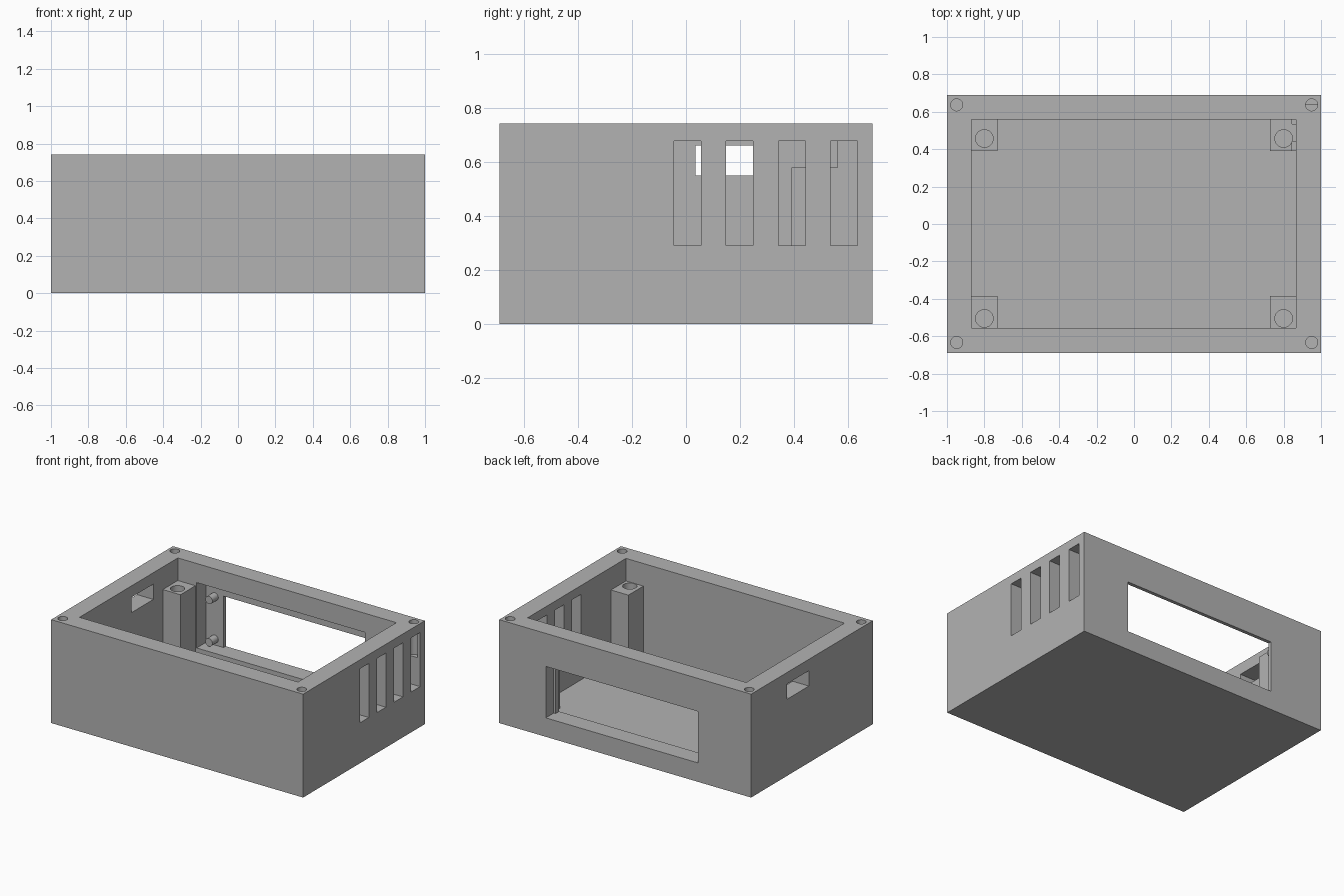
import bpy
import bmesh
import math
from mathutils import Matrix, Vector

cube = bpy.data.objects.get("Cube")
if cube:
    bpy.data.objects.remove(cube, do_unlink=True)

grey = bpy.data.materials.new("plain_grey")
grey.use_nodes = True
COLOUR = (0.45, 0.45, 0.45, 1)
grey.diffuse_color = COLOUR
grey.node_tree.nodes["Principled BSDF"].inputs["Base Color"].default_value = COLOUR

HEIGHT, FLOOR, POST_TOP = 0.742, 0.065, 0.58


def finish(name, bm):
    mesh = bpy.data.meshes.new(name)
    bm.to_mesh(mesh)
    bm.free()
    mesh.materials.append(grey)
    obj = bpy.data.objects.new(name, mesh)
    bpy.context.collection.objects.link(obj)
    return obj


def box(name, x, y, z):
    """Box from three (low, high) ranges."""
    bm = bmesh.new()
    spans = (x, y, z)
    centre = Vector([(a + b) / 2 for a, b in spans])
    size = [b - a for a, b in spans]
    bmesh.ops.create_cube(bm, size=1, matrix=Matrix.Translation(centre) @ Matrix.Diagonal((*size, 1)))
    return finish(name, bm)


def cylinder(name, centre, radius, length, along_y=False):
    bm = bmesh.new()
    turn = Matrix.Rotation(math.pi / 2 if along_y else 0, 4, "X")
    bmesh.ops.create_cone(bm, cap_ends=True, segments=32, radius1=radius, radius2=radius,
                          depth=length, matrix=Matrix.Translation(centre) @ turn)
    return finish(name, bm)


def combine(body, tool, operation="DIFFERENCE"):
    """Apply one boolean and discard the helper."""
    tool.hide_render = True
    mod = body.modifiers.new("combine", "BOOLEAN")
    mod.operation = operation
    mod.solver = "EXACT"
    mod.object = tool
    bpy.context.view_layer.objects.active = body
    bpy.ops.object.modifier_apply(modifier=mod.name)
    bpy.data.objects.remove(tool, do_unlink=True)


# Open-topped shell
body = box("enclosure", (-1, 1), (-0.69, 0.69), (0, HEIGHT))
combine(body, box("cavity", (-0.87, 0.865), (-0.555, 0.56), (FLOOR, 1)))

# Corner posts, sunk a little into the walls and floor
for x in ((-0.88, -0.73), (0.727, 0.875)):
    for y in ((-0.565, -0.385), (0.39, 0.57)):
        combine(body, box("post", x, y, (FLOOR - 0.01, POST_TOP)), "UNION")

# Display recess and window in the back wall
combine(body, box("recess", (-0.72, 0.615), (0.5, 0.665), (0.136, 0.605)))
combine(body, box("window", (-0.58, 0.63), (0.6, 0.8), (0.136, 0.505)))

# Socket opening in the right-hand wall
combine(body, box("socket", (-1.1, -0.8), (0.035, 0.283), (0.55, 0.66)))

# Row of vent slots
for i in range(4):
    start = -0.045 + i * 0.1935
    combine(body, box("vent", (0.845, 1.1), (start, start + 0.1), (0.29, 0.678)))

# Screw holes in the posts and rim
for x in (-0.8, 0.8):
    for y in (-0.505, 0.457):
        combine(body, cylinder("post_hole", (x, y, POST_TOP), 0.047, 0.5))
for x in (-0.948, 0.95):
    for y in (-0.633, 0.637):
        combine(body, cylinder("rim_hole", (x, y, HEIGHT), 0.032, 0.5))

# Two mounting pegs beside the window
pegs = [cylinder("mounting_peg", (-0.65, 0.633, z), 0.028, 0.07, True) for z in (0.18, 0.483)]

for obj in [body] + pegs:
    bpy.ops.object.select_all(action="DESELECT")
    obj.select_set(True)
    bpy.context.view_layer.objects.active = obj
    bpy.ops.object.shade_smooth_by_angle(angle=math.radians(30))
